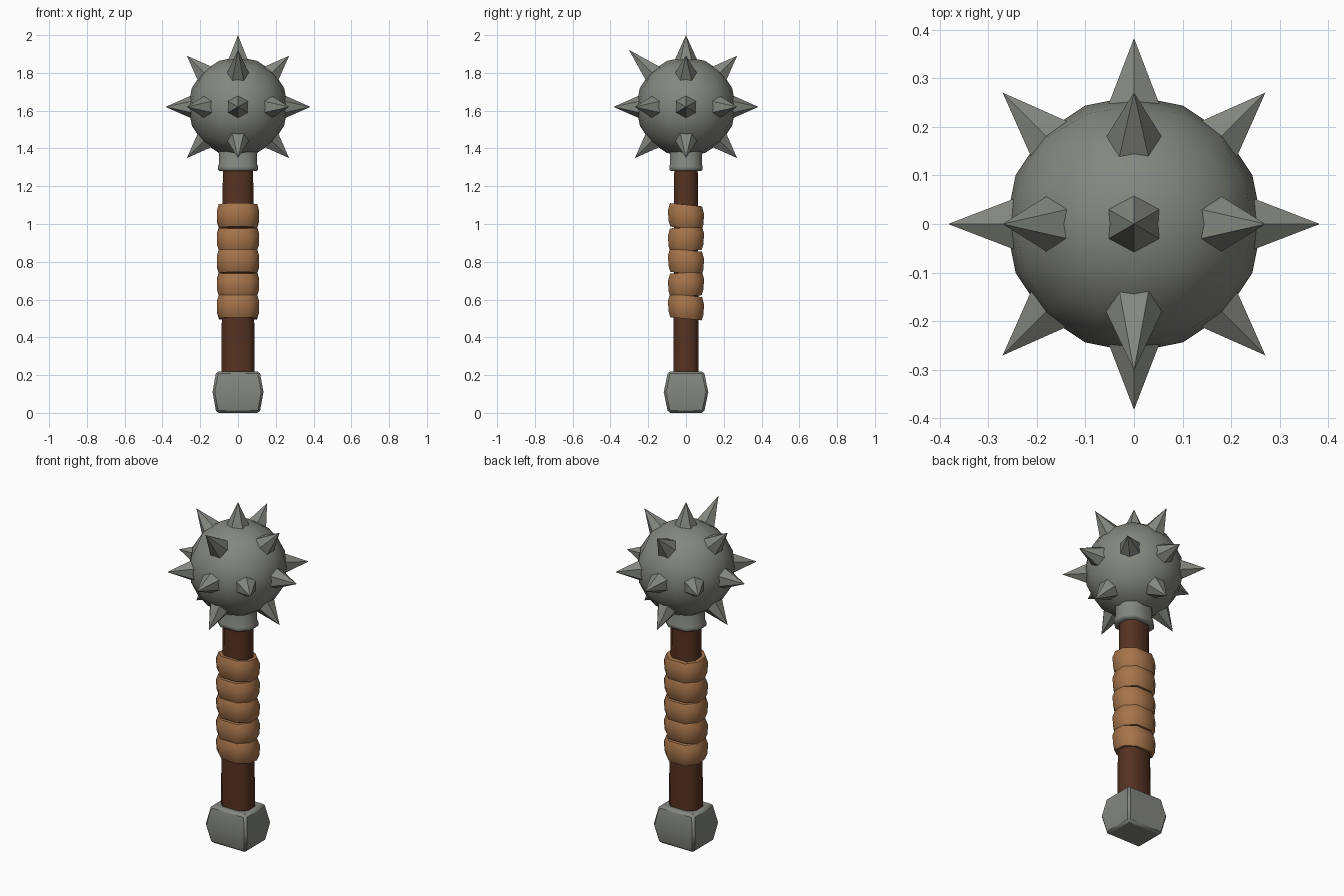
import bpy
import bmesh
from math import pi, tan, radians, sin, cos
from mathutils import Vector

cube = bpy.data.objects.get("Cube")
if cube:
    bpy.data.objects.remove(cube, do_unlink=True)


def material(name, color):
    mat = bpy.data.materials.new(name)
    mat.use_nodes = True
    mat.diffuse_color = color
    mat.node_tree.nodes["Principled BSDF"].inputs["Base Color"].default_value = color
    return mat


metal = material("grey metal", (0.23, 0.24, 0.215, 1))
wood = material("dark brown wood", (0.09, 0.032, 0.016, 1))
leather = material("tan leather", (0.38, 0.175, 0.07, 1))


def finish(bm, name, mat, smooth=None):
    bmesh.ops.recalc_face_normals(bm, faces=bm.faces)
    mesh = bpy.data.meshes.new(name)
    bm.to_mesh(mesh)
    bm.free()
    mesh.materials.append(mat)
    obj = bpy.data.objects.new(name, mesh)
    bpy.context.collection.objects.link(obj)
    if smooth:
        bpy.ops.object.select_all(action="DESELECT")
        obj.select_set(True)
        bpy.context.view_layer.objects.active = obj
        bpy.ops.object.shade_smooth_by_angle(angle=radians(smooth))
    return obj


def loft(bm, sections, chamfer, tilt=0.0):
    """Stack rectangles (z, half x, half y) with chamfered corners."""
    rings = []
    for z, hx, hy in sections:
        if chamfer:
            pts = []
            for sx, sy in ((1, 1), (-1, 1), (-1, -1), (1, -1)):
                pair = [(sx * hx, sy * (hy - chamfer)), (sx * (hx - chamfer), sy * hy)]
                pts += pair if sx * sy > 0 else pair[::-1]
        else:
            pts = [(hx, hy), (-hx, hy), (-hx, -hy), (hx, -hy)]
        rings.append([bm.verts.new((x, y, z + tilt * y)) for x, y in pts])
    n = len(rings[0])
    for low, high in zip(rings, rings[1:]):
        for i in range(n):
            j = (i + 1) % n
            bm.faces.new((low[i], low[j], high[j], high[i]))
    bm.faces.new(rings[0])
    bm.faces.new(rings[-1])


# Pommel: bulging block with softened edges
bm = bmesh.new()
loft(bm, [(0, 0.115, 0.095), (0.11, 0.135, 0.118), (0.22, 0.115, 0.095)], 0)
pommel = finish(bm, "pommel", metal, 35)
bevel = pommel.modifiers.new("soft edges", "BEVEL")
bevel.width = 0.012
bevel.segments = 1
bevel.limit_method = "ANGLE"
bevel.angle_limit = radians(40)

# Wooden shaft
bm = bmesh.new()
loft(bm, [(0.2, 0.088, 0.067), (1.32, 0.08, 0.062)], 0.034)
finish(bm, "shaft", wood, 50)

# Leather grip: five slightly tilted bulging bands
bm = bmesh.new()
for k in range(5):
    z = 0.5 + 0.12 * k
    bands = [(z - 0.002, 0.1, 0.083), (z + 0.03, 0.11, 0.093),
             (z + 0.085, 0.112, 0.095), (z + 0.122, 0.102, 0.085)]
    loft(bm, bands, 0.05, -0.1 if k % 2 == 0 else 0.06)
finish(bm, "grip_wrap", leather, 50)

# Collar under the head
bm = bmesh.new()
loft(bm, [(1.28, 0.098, 0.08), (1.288, 0.106, 0.088), (1.305, 0.106, 0.088),
          (1.32, 0.1, 0.084), (1.42, 0.1, 0.084)], 0.048)
finish(bm, "collar", metal, 50)

# Round head: subdivided cube pushed out to a sphere
CENTRE = Vector((0, 0, 1.62))
bm = bmesh.new()
bmesh.ops.create_cube(bm, size=2)
bmesh.ops.subdivide_edges(bm, edges=bm.edges, cuts=3, use_grid_fill=True)
for v in bm.verts:
    v.co = CENTRE + 0.264 * Vector([tan(c * pi / 4) for c in v.co]).normalized()
finish(bm, "head", metal, 60)


# Six-sided spikes
def spike(bm, axis, corner, tip):
    axis, corner = axis.normalized(), corner.normalized()
    side = axis.cross(corner)
    base = [bm.verts.new(CENTRE + axis * 0.248
                         + 0.06 * (corner * cos(i * pi / 3) + side * sin(i * pi / 3)))
            for i in range(6)]
    top = bm.verts.new(CENTRE + axis * tip)
    for i in range(6):
        bm.faces.new((base[i], base[(i + 1) % 6], top))
    bm.faces.new(base)


bm = bmesh.new()
up = Vector((0, 0, 1))
spike(bm, up, Vector((0, 1, 0)), 0.38)
for k in range(8):
    out = Vector((cos(k * pi / 4), sin(k * pi / 4), 0))
    spike(bm, out, up, 0.383)
    if k % 2 == 0:
        for s in (1, -1):
            # The upper front spike is longer than the rest
            tip = 0.427 if k == 6 and s == 1 else 0.383
            spike(bm, out + up * s, up.cross(out), tip)
finish(bm, "spikes", metal)
